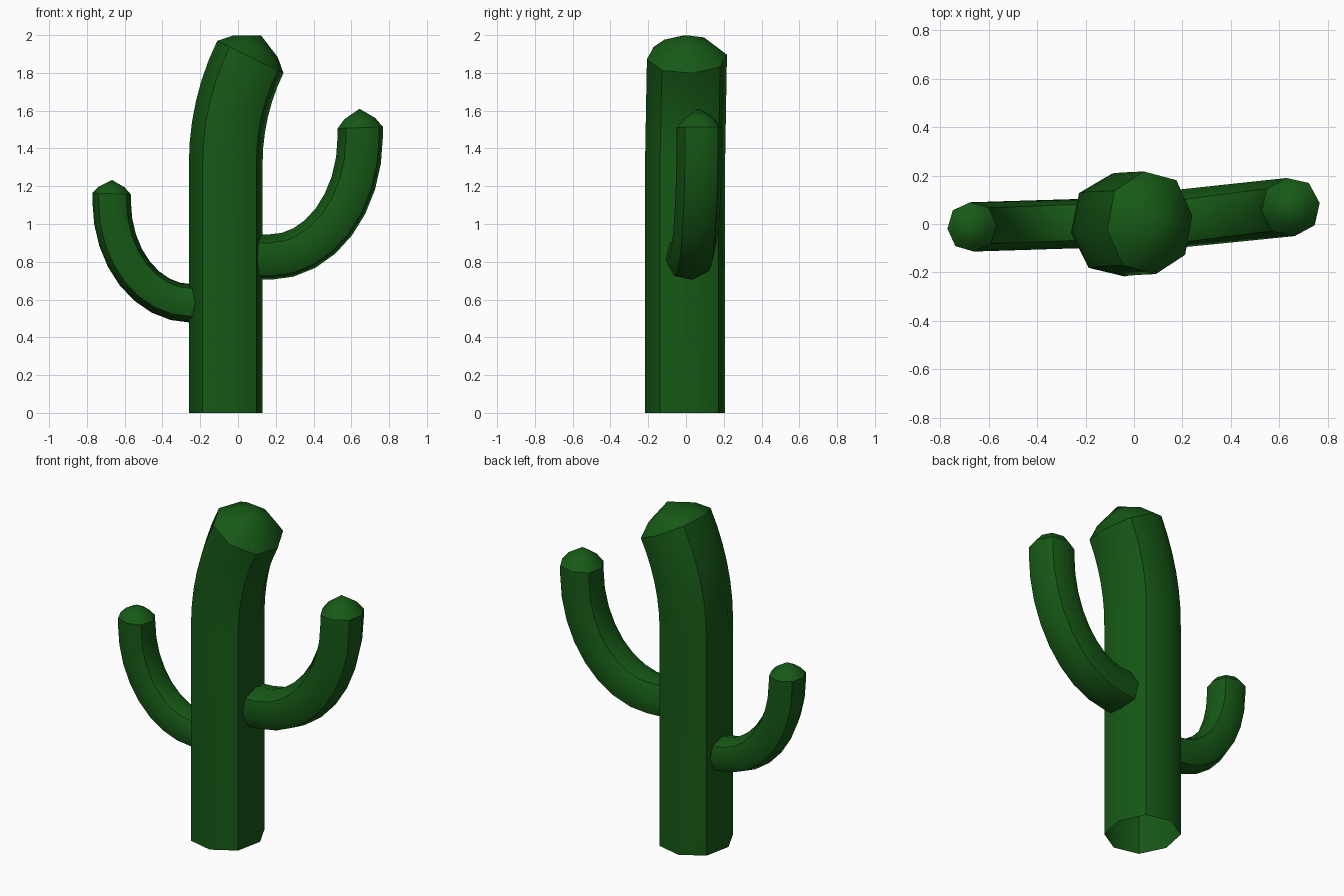
import bpy, bmesh, math
from mathutils import Vector

if "Cube" in bpy.data.objects:
    bpy.data.objects.remove(bpy.data.objects["Cube"])

green = bpy.data.materials.new("cactus_green")
green.diffuse_color = (0.008, 0.1, 0.008, 1)
green.use_nodes = True
green.node_tree.nodes["Principled BSDF"].inputs["Base Color"].default_value = green.diffuse_color


def stem(name, path, ru, rv, tip, phase):
    """Eight-sided tube along (x, y, z) points lying near the xz plane, with a low domed tip."""
    pts = [Vector(p) for p in path]
    bm = bmesh.new()

    def ring(c, t, s):
        u = Vector((t.z, 0, -t.x)).normalized()
        v = Vector((0, 1, 0))
        out = []
        for i in range(8):
            a = math.radians(phase + 45 * i)
            k = s * (1.03 if i % 2 else 1.0)
            out.append(bm.verts.new(c + u * (k * ru * math.cos(a)) + v * (k * rv * math.sin(a))))
        return out

    rings = []
    for i, p in enumerate(pts):
        t = pts[min(i + 1, len(pts) - 1)] - pts[max(i - 1, 0)]
        if i == len(pts) - 1:
            # continue the bend so the last ring is square to the curve
            t = 1.5 * (pts[i] - pts[i - 1]).normalized() - 0.5 * (pts[i - 1] - pts[i - 2]).normalized()
        t.y = 0
        t.normalize()
        rings.append(ring(p, t, 1))
    # domed tip
    rings.append(ring(pts[-1] + t * tip * 0.48, t, 0.68))
    for a, b in zip(rings, rings[1:]):
        for i in range(8):
            j = (i + 1) % 8
            bm.faces.new((a[i], a[j], b[j], b[i]))
    top = bm.verts.new(pts[-1] + t * tip)
    for i in range(8):
        bm.faces.new((rings[-1][i], rings[-1][(i + 1) % 8], top))
    bmesh.ops.recalc_face_normals(bm, faces=bm.faces)
    # sharp corners, softened in between; crisp rim under the tip
    for f in bm.faces:
        f.smooth = True
    rim = set(rings[-2])
    for e in bm.edges:
        if e.is_manifold:
            e.smooth = e.calc_face_angle() < math.radians(45)
        if e.verts[0] in rim and e.verts[1] in rim:
            e.smooth = False
    me = bpy.data.meshes.new(name)
    bm.to_mesh(me)
    bm.free()
    me.materials.append(green)
    ob = bpy.data.objects.new(name, me)
    bpy.context.collection.objects.link(ob)
    return ob


def arm_path(x_root, cx, cz, a, b, z_end, y0, y1, n=8):
    """Horizontal root, quarter-ellipse elbow, short vertical end."""
    xz = [(x_root, cz - b)]
    for i in range(n + 1):
        q = math.pi / 2 * i / n
        xz.append((cx + a * math.sin(q), cz - b * math.cos(q)))
    xz.append((cx + a, z_end))
    return [(x, y0 + (y1 - y0) * (x - x_root) / (cx + a - x_root), z) for x, z in xz]


# trunk: straight, then leaning to the right
bend, rho, x0, z0 = math.radians(26), 1.287, -0.065, 1.32
trunk_path = [(x0, -0.005, 0)]
for i in range(7):
    q = bend * i / 6
    trunk_path.append((x0 + rho * (1 - math.cos(q)), -0.005 + 0.01 * i / 6, z0 + rho * math.sin(q)))
stem("trunk", trunk_path, 0.197, 0.214, 0.128, 8)

# arms
stem("right_arm", arm_path(0.02, 0.17, 1.46, 0.477, 0.635, 1.51, 0.005, 0.07),
     0.121, 0.121, 0.10, 8)
stem("left_arm", arm_path(-0.12, -0.25, 1.12, -0.419, 0.54, 1.16, 0.005, -0.012),
     0.102, 0.102, 0.073, 4)
